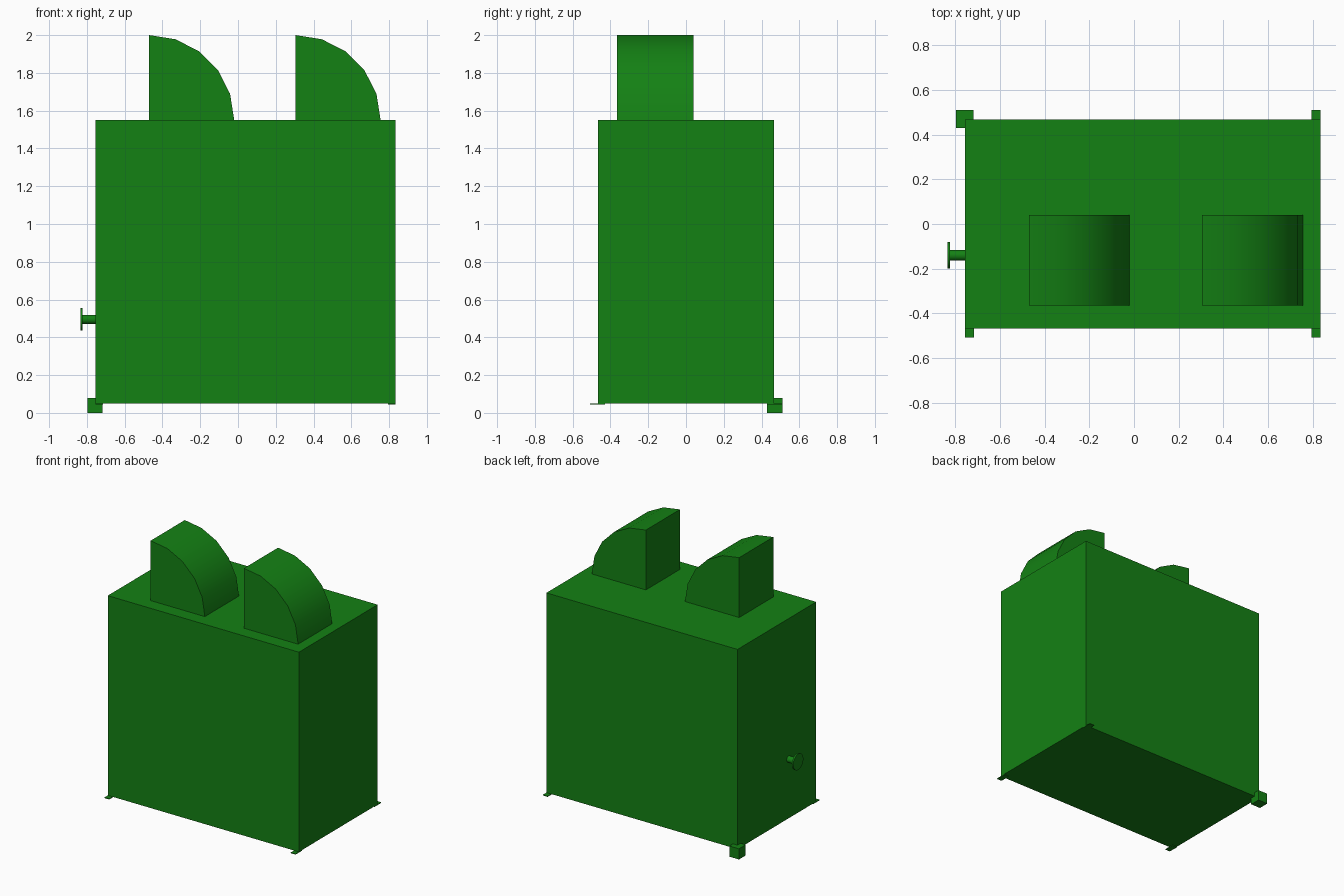
import bpy, bmesh, math
from mathutils import Matrix, Vector

cube = bpy.data.objects.get("Cube")
if cube:
    bpy.data.objects.remove(cube, do_unlink=True)

green = bpy.data.materials.new("green")
green.use_nodes = True
colour = (0.007, 0.22, 0.007, 1)
green.diffuse_color = colour
green.node_tree.nodes["Principled BSDF"].inputs["Base Color"].default_value = colour


def finish(name, bm, smooth=False):
    bmesh.ops.recalc_face_normals(bm, faces=bm.faces)
    mesh = bpy.data.meshes.new(name)
    bm.to_mesh(mesh)
    bm.free()
    mesh.materials.append(green)
    obj = bpy.data.objects.new(name, mesh)
    bpy.context.collection.objects.link(obj)
    if smooth:
        bpy.ops.object.select_all(action="DESELECT")
        obj.select_set(True)
        bpy.context.view_layer.objects.active = obj
        bpy.ops.object.shade_smooth_by_angle(angle=math.radians(30))
    return obj


def box(name, low, high):
    low, high = Vector(low), Vector(high)
    bm = bmesh.new()
    bmesh.ops.create_cube(bm, size=1, matrix=Matrix.Translation((low + high) / 2)
                          @ Matrix.Diagonal((high - low).to_4d()))
    return finish(name, bm)


def rod(name, x0, x1, y, z, radius):
    # Cylinder lying along x
    bm = bmesh.new()
    bmesh.ops.create_cone(bm, cap_ends=True, segments=32, radius1=radius, radius2=radius,
                          depth=x1 - x0, matrix=Matrix.Translation(((x0 + x1) / 2, y, z))
                          @ Matrix.Rotation(math.pi / 2, 4, "Y"))
    return finish(name, bm, smooth=True)


def quarter_round(name, x, y0, y1, z, radius, steps=5):
    # Quarter disc profile pushed back along y
    profile = [(x, z)]
    for i in range(steps + 1):
        a = math.pi / 2 * i / steps
        profile.append((x + radius * math.sin(a), z + radius * math.cos(a)))
    bm = bmesh.new()
    face = bm.faces.new([bm.verts.new((px, y0, pz)) for px, pz in profile])
    new = bmesh.ops.extrude_face_region(bm, geom=[face])["geom"]
    bmesh.ops.translate(bm, vec=(0, y1 - y0, 0),
                        verts=[v for v in new if isinstance(v, bmesh.types.BMVert)])
    return finish(name, bm, smooth=True)


# Main block
box("body", (-0.755, -0.467, 0.05), (0.833, 0.467, 1.55))

# Two curved slices on top
for name, x in (("right_slice", -0.47), ("left_slice", 0.305)):
    quarter_round(name, x, -0.365, 0.04, 1.55, 0.45)

# One cube foot and three thin foot plates
box("back_right_foot", (-0.797, 0.43, 0), (-0.717, 0.51, 0.08))
box("back_left_foot", (0.793, 0.43, 0.045), (0.833, 0.51, 0.05))
for name, x in (("front_right_foot", -0.755), ("front_left_foot", 0.793)):
    box(name, (x, -0.507, 0.045), (x + 0.04, -0.43, 0.05))

# Side knob
rod("knob_stem", -0.825, -0.75, -0.14, 0.495, 0.024)
rod("knob_disc", -0.835, -0.823, -0.14, 0.495, 0.06)
